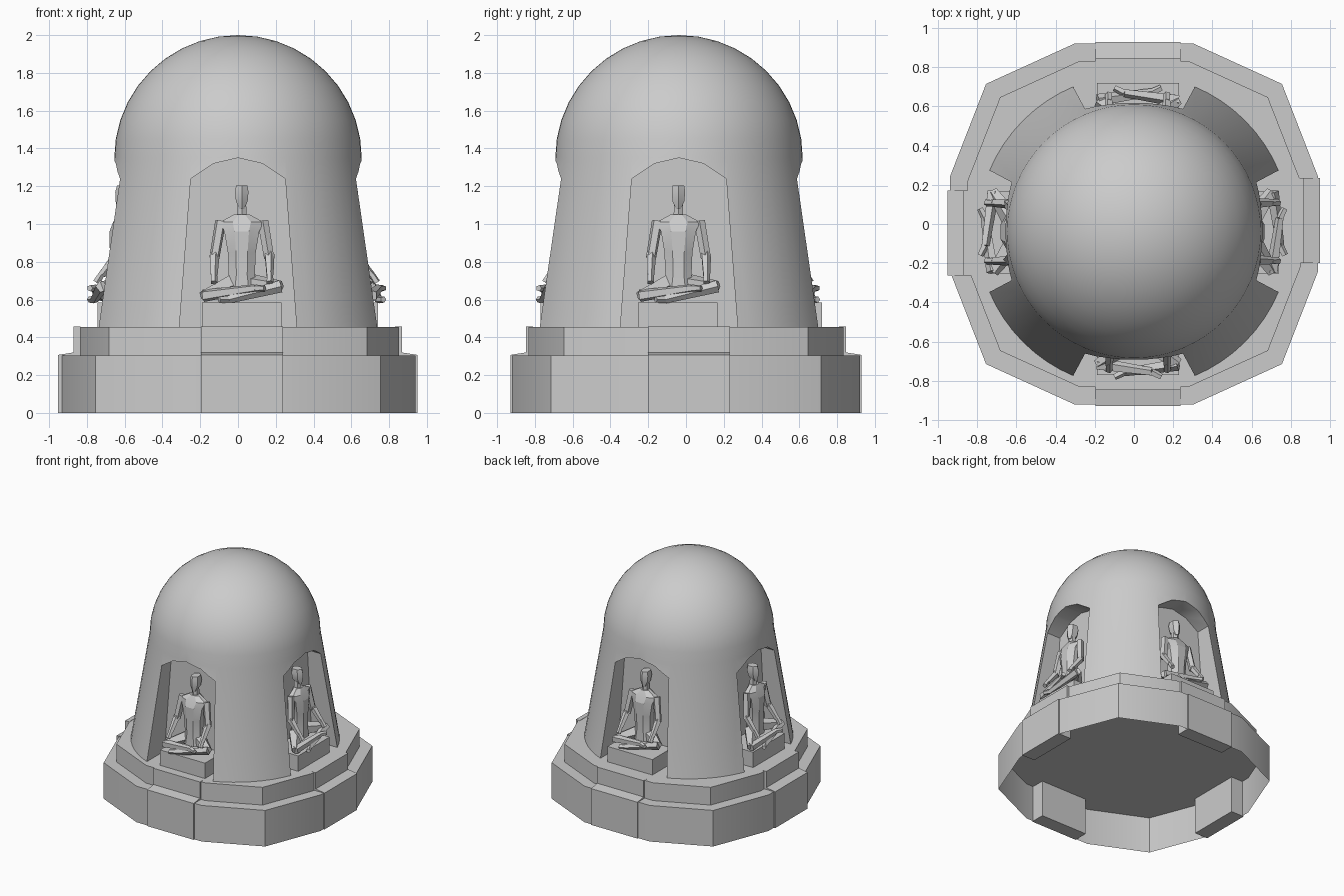
import bpy, bmesh, math
from mathutils import Vector, Matrix

if "Cube" in bpy.data.objects:
    bpy.data.objects.remove(bpy.data.objects["Cube"])

CX, CY = 0.0, -0.037   # dome axis


def finish(bm, name, angle=30, recalc=True):
    if recalc:
        bmesh.ops.recalc_face_normals(bm, faces=bm.faces)
    me = bpy.data.meshes.new(name)
    bm.to_mesh(me)
    bm.free()
    ob = bpy.data.objects.new(name, me)
    bpy.context.collection.objects.link(ob)
    if angle:
        bpy.ops.object.select_all(action='DESELECT')
        ob.select_set(True)
        bpy.context.view_layer.objects.active = ob
        bpy.ops.object.shade_smooth_by_angle(angle=math.radians(angle))
    return ob


def loft(bm, rings, bottom=True, top=True):
    """Skin a list of equal-length point loops."""
    loops = [[bm.verts.new(p) for p in r] for r in rings]
    n = len(loops[0])
    for a, b in zip(loops, loops[1:]):
        for i in range(n):
            j = (i + 1) % n
            bm.faces.new((a[i], a[j], b[j], b[i]))
    if bottom:
        bm.faces.new(loops[0][::-1])
    if top:
        bm.faces.new(loops[-1])


def oval(z, y, w, d, n=8):
    return [(w * math.cos(t), y + d * math.sin(t), z)
            for t in (2 * math.pi * (i + .5) / n for i in range(n))]


def limb(bm, p, q, r1, r2, n=5):
    """Tapered faceted rod between two points."""
    p, q = Vector(p), Vector(q)
    rot = (q - p).to_track_quat('Z', 'Y')
    rings = []
    for c, r in ((p, r1), (q, r2)):
        rings.append([c + rot @ Vector((r * math.cos(2 * math.pi * i / n),
                                        r * math.sin(2 * math.pi * i / n), 0)) for i in range(n)])
    loft(bm, rings)


# Twelve-sided stepped base
quarter = [(.305, .92), (.755, .715), (.94, .24)]
outline = (quarter + [(x, -y) for x, y in quarter[::-1]]
           + [(-x, -y) for x, y in quarter] + [(-x, y) for x, y in quarter[::-1]])
for name, s, z0, z1, cap in (("lower_tier", 1.0, 0, .305, False), ("upper_tier", .905, .305, .455, True)):
    bm = bmesh.new()
    loft(bm, [[(x * s, y * s, z) for x, y in outline] for z in (z0, z1)], bottom=cap)
    finish(bm, name)

# Dome shell: straight flared drum and hemispherical cap
profile = [(.80, .455), (.655, 1.35)]
profile += [(.655 * math.cos(a), 1.35 + .65 * math.sin(a))
            for a in (math.pi / 2 * i / 10 for i in range(1, 10))]
N = 64
bm = bmesh.new()
loft(bm, [[(CX + r * math.cos(2 * math.pi * i / N), CY + r * math.sin(2 * math.pi * i / N), z)
           for i in range(N)] for r, z in profile], top=False)
bm.edges.ensure_lookup_table()
tip = bm.verts.new((CX, CY, 2.0))
rim = [e for e in bm.edges if e.is_boundary]
for e in rim:
    bm.faces.new((*e.verts, tip))
dome = finish(bm, "dome", 0)

# Four arched niches cut into the drum
arch = [(-.313, .42), (.313, .42), (.25, 1.24), (.13, 1.32), (0, 1.35), (-.13, 1.32), (-.25, 1.24)]
for k in range(4):
    bm = bmesh.new()
    loft(bm, [[(x, y, z) for x, z in arch] for y in (-1.1, -.5)])
    bm.transform(Matrix.Translation((CX, CY, 0)) @ Matrix.Rotation(k * math.pi / 2, 4, 'Z'))
    cutter = finish(bm, "niche_cutter", 0)
    cutter.hide_render = True
    mod = dome.modifiers.new("niche", 'BOOLEAN')
    mod.object, mod.operation, mod.solver = cutter, 'DIFFERENCE', 'EXACT'
    bpy.context.view_layer.objects.active = dome
    bpy.ops.object.modifier_apply(modifier=mod.name)
    bpy.data.objects.remove(cutter)
bpy.ops.object.select_all(action='DESELECT')
dome.select_set(True)
bpy.context.view_layer.objects.active = dome
bpy.ops.object.shade_smooth_by_angle(angle=math.radians(30))


def seated_figure():
    """Cross-legged figure; local y = 0 is the front of the knees, +y goes inward."""
    bm = bmesh.new()
    # torso and shoulders
    loft(bm, [oval(.64, .175, .10, .07), oval(.73, .17, .075, .06), oval(.85, .165, .08, .058),
              oval(.96, .165, .10, .06), oval(1.01, .175, .125, .05), oval(1.05, .185, .045, .035)])
    # neck and head
    loft(bm, [oval(1.03, .19, .03, .03, 6), oval(1.10, .19, .027, .03, 6)])
    loft(bm, [oval(1.08, .175, .015, .025, 6), oval(1.12, .19, .036, .048, 6),
              oval(1.17, .195, .041, .055, 6), oval(1.205, .195, .035, .045, 6)])
    for s in (-1, 1):
        # arms resting on the knees
        limb(bm, (s * .112, .175, 1.015), (s * .145, .15, .82), .03, .028)
        limb(bm, (s * .145, .155, .84), (s * .148, .07, .73), .028, .02)
        limb(bm, (s * .148, .075, .745), (s * .148, .04, .69), .017, .02)
        # folded legs, one shin above the other
        knee = (s * .205, .07, .645 + s * .025)
        limb(bm, (s * .06, .17, .68), knee, .055, .03)
        foot = (-s * .07, .03, .63 + .03 * -s)
        limb(bm, knee, foot, .034, .022)
        limb(bm, foot, (-s * .12, .005, foot[2]), .02, .017)
    return bm


# Per side: turn, figure origin, pedestal front distance, panel centre offset and distance
sides = [("front", 0, (.02, -.785), (.02, -.77), (.02, -.93)),
         ("right", 1, (.775, -.04), (.74, -.043), (.95, .017)),
         ("back", 2, (.02, .70), (.02, .72), (.02, .93)),
         ("left", 3, (-.79, -.04), (-.745, -.043), (-.953, -.047))]
for side, k, fig, ped, pan in sides:
    turn = Matrix.Rotation(k * math.pi / 2, 4, 'Z')

    def place(p):
        return Matrix.Translation((p[0], p[1], 0)) @ turn

    bm = seated_figure()
    bm.transform(place(fig))
    finish(bm, side + "_seated_figure", 20)

    # pedestal block under the figure
    bm = bmesh.new()
    loft(bm, [[(-.21, 0, z), (.21, 0, z), (.21, .26, z), (-.21, .26, z)] for z in (.45, .585)])
    bm.transform(place(ped))
    finish(bm, side + "_pedestal", 0)

    # stepped panel wrapping over both tiers
    bm = bmesh.new()
    prof = [(0, 0), (0, .307), (.083, .32), (.083, .457), (.12, .457), (.12, 0)]
    loft(bm, [[(x, y, z) for y, z in prof] for x in (-.217, .217)])
    bm.transform(place(pan))
    finish(bm, side + "_step_panel", 30)
